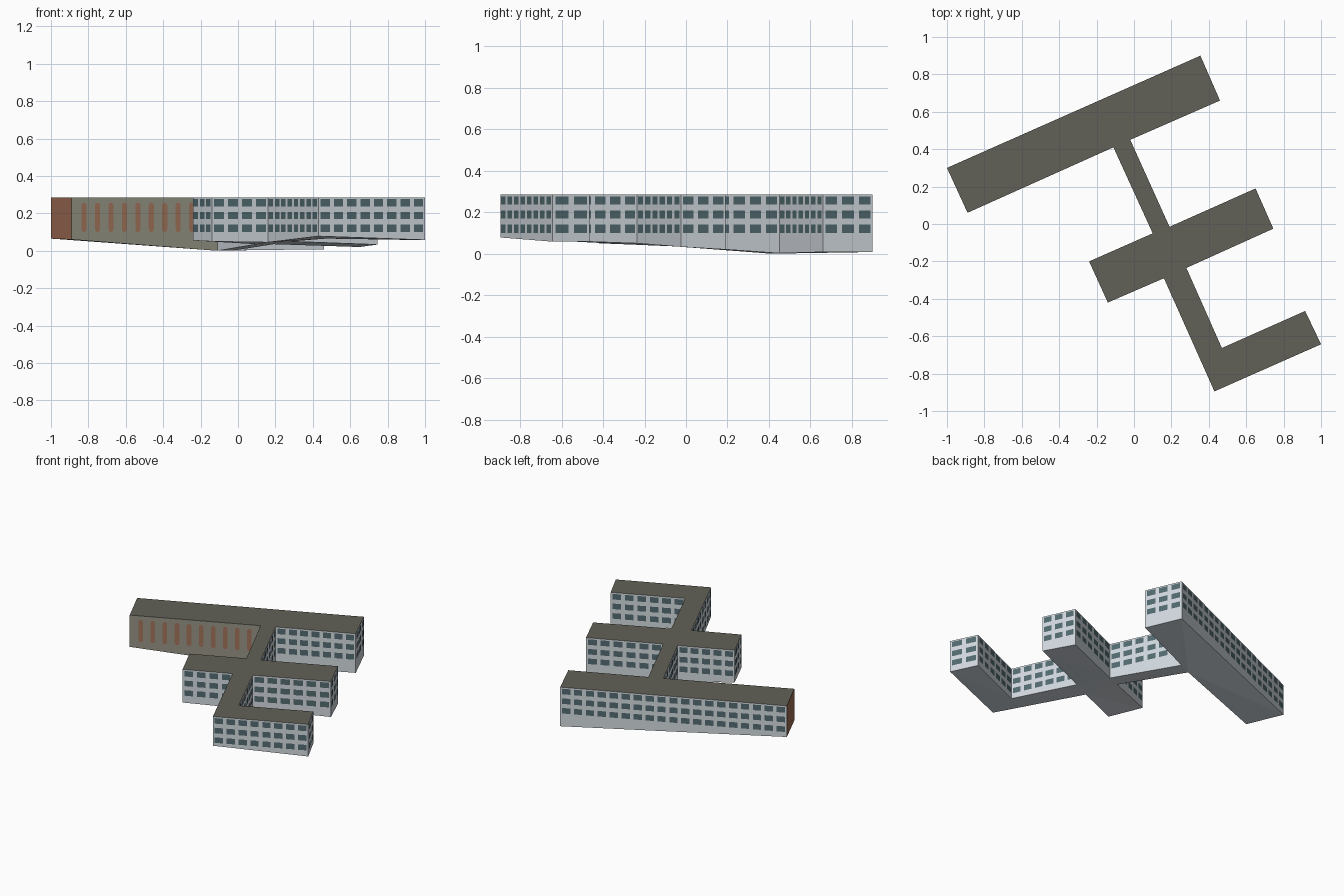
import bpy, bmesh, math
from mathutils import Vector

if "Cube" in bpy.data.objects:
    bpy.data.objects.remove(bpy.data.objects["Cube"])


def material(name, r, g, b):
    # sRGB 0-255 to linear diffuse colour
    lin = [((c / 255 + 0.055) / 1.055) ** 2.4 for c in (r, g, b)]
    m = bpy.data.materials.new(name)
    m.diffuse_color = (*lin, 1)
    m.use_nodes = True
    m.node_tree.nodes["Principled BSDF"].inputs["Base Color"].default_value = m.diffuse_color
    return m


WALL = material("pale_grey_wall", 211, 218, 224)
ROOF = material("dark_olive_roof", 97, 97, 87)
OLIVE = material("olive_wall", 149, 147, 132)
BROWN = material("brown_end_wall", 161, 110, 84)
PANEL = material("brown_panel", 161, 115, 90)
GLASS = material("dark_teal_glass", 82, 107, 112)

TOP = 0.285
# Footprint corners, counterclockwise, with the ground height at each
PLAN = [(-1.0, 0.30, 0.065), (-0.89, 0.06, 0.06), (-0.11, 0.41, 0.0),
        (0.10, -0.05, 0.035), (-0.24, -0.20, 0.055), (-0.14, -0.42, 0.05),
        (0.16, -0.29, 0.045), (0.43, -0.895, 0.078), (1.0, -0.643, 0.058),
        (0.915, -0.465, 0.058), (0.47, -0.663, 0.065), (0.28, -0.235, 0.05),
        (0.745, -0.025, 0.033), (0.65, 0.19, 0.02), (0.19, -0.015, 0.035),
        (-0.02, 0.45, 0.002), (0.46, 0.66, 0.008), (0.355, 0.90, 0.008)]
N = len(PLAN)
# North wing, link, middle wing, south wing
WINGS = [(0, 1, 2, 15, 16, 17), (2, 3, 14, 15),
         (3, 4, 5, 6, 11, 12, 13, 14), (6, 7, 8, 9, 10, 11)]
END_WALL, STRIPED_WALL = 0, 1


def add_object(name, bm, mats):
    mesh = bpy.data.meshes.new(name)
    bm.to_mesh(mesh)
    bm.free()
    for m in mats:
        mesh.materials.append(m)
    ob = bpy.data.objects.new(name, mesh)
    bpy.context.collection.objects.link(ob)
    return ob


# Building shell: walls, flat roof and sloping underside
bm = bmesh.new()
low = [bm.verts.new(p) for p in PLAN]
high = [bm.verts.new((x, y, TOP)) for x, y, z in PLAN]
for i in range(N):
    j = (i + 1) % N
    face = bm.faces.new((low[i], low[j], high[j], high[i]))
    face.material_index = {END_WALL: 3, STRIPED_WALL: 2}.get(i, 0)
under = []
for wing in WINGS:
    bm.faces.new([high[i] for i in wing]).material_index = 1
    under.append(bm.faces.new([low[i] for i in reversed(wing)]))
bmesh.ops.triangulate(bm, faces=under)
add_object("building_shell", bm, [WALL, ROOF, OLIVE, BROWN])


def wall_frame(i):
    # start point, direction, outward normal and length of a wall
    a = Vector((*PLAN[i][:2], 0))
    d = Vector((*PLAN[(i + 1) % N][:2], 0)) - a
    length = d.length
    d.normalize()
    return a, d, Vector((d.y, -d.x, 0)), length


def plate(bm, i, outline):
    # thin plate on wall i from (distance along wall, height) points
    a, d, n, _ = wall_frame(i)
    bm.faces.new([bm.verts.new(a + d * u + n * 0.002 + Vector((0, 0, z)))
                  for u, z in outline])


# Three rows of windows on every pale wall
bm = bmesh.new()
for i in range(N):
    if i in (END_WALL, STRIPED_WALL):
        continue
    length = wall_frame(i)[3]
    count = max(1, round(length / 0.08))
    pitch = length / count
    for k in range(count):
        u = (k + 0.5) * pitch
        w = pitch * 0.35
        for z in (0.12, 0.188, 0.256):
            h = 0.0195
            plate(bm, i, [(u - w, z - h), (u + w, z - h),
                          (u + w, z + h), (u - w, z + h)])
add_object("windows", bm, [GLASS])

# Rounded upright panels on the olive wall
bm = bmesh.new()
for k in range(10):
    u, r = 0.073 + k * 0.0787, 0.015
    outline = []
    for zc, start in ((0.115, math.pi), (0.242, 0)):
        for s in range(7):
            t = start + math.pi * s / 6
            outline.append((u + r * math.cos(t), zc + r * math.sin(t)))
    plate(bm, STRIPED_WALL, outline)
add_object("upright_panels", bm, [PANEL])
